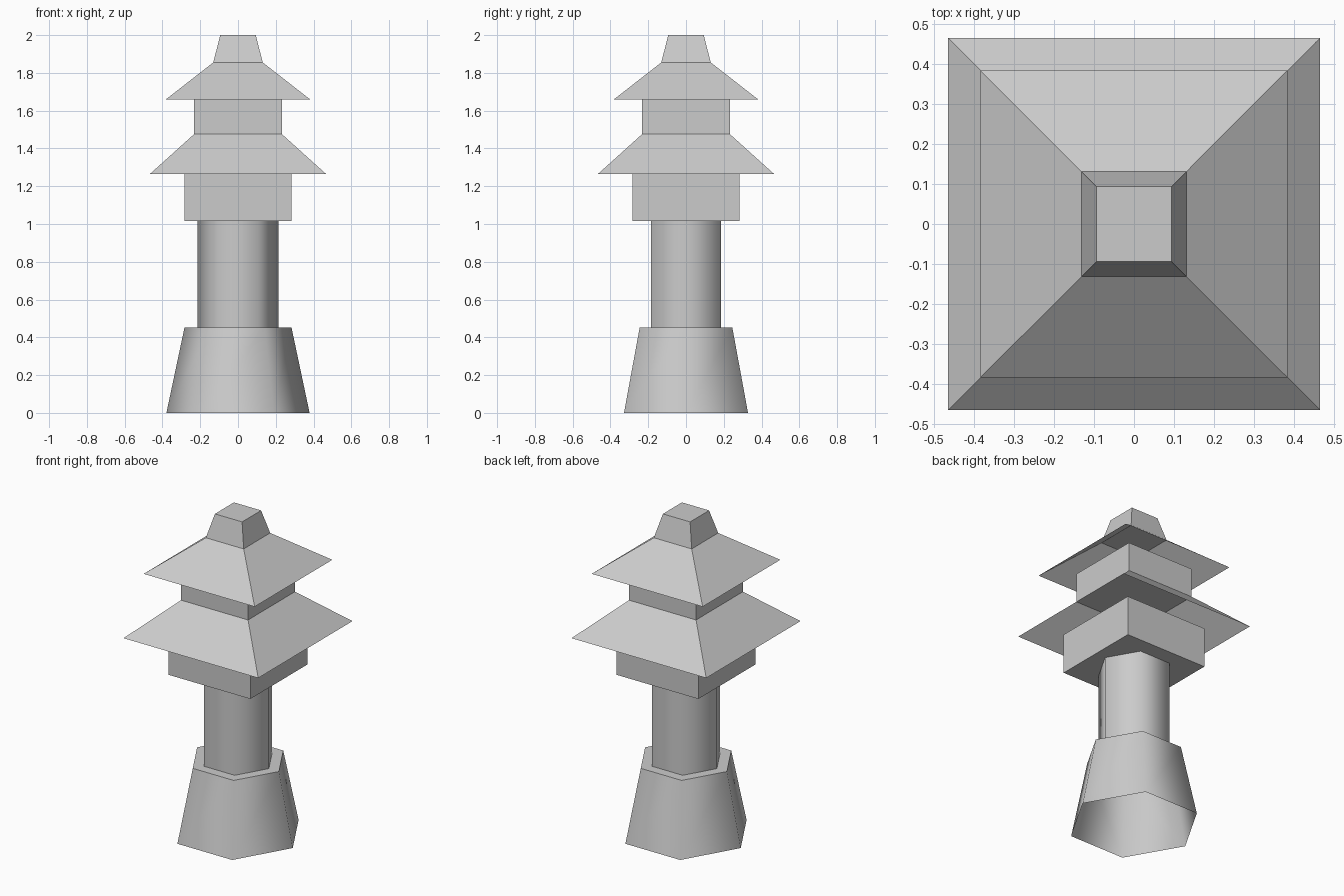
import bpy
import bmesh
import math

cube = bpy.data.objects.get("Cube")
if cube:
    bpy.data.objects.remove(cube, do_unlink=True)

stone = bpy.data.materials.new("grey stone")
stone.use_nodes = True
GREY = (0.6, 0.6, 0.6, 1.0)
stone.diffuse_color = GREY
stone.node_tree.nodes["Principled BSDF"].inputs["Base Color"].default_value = GREY


def frustum(name, sides, r_low, r_high, z_low, z_high,
            bottom=True, top=True, smooth=False):
    """Upright tapered prism; four-sided radii are half widths."""
    scale = math.sqrt(2) if sides == 4 else 1
    turn = math.pi / 4 if sides == 4 else 0
    bm = bmesh.new()
    rings = []
    for radius, z in ((r_low, z_low), (r_high, z_high)):
        ring = []
        for i in range(sides):
            a = turn + math.tau * i / sides
            ring.append(bm.verts.new((radius * scale * math.cos(a),
                                      radius * scale * math.sin(a), z)))
        rings.append(ring)
    low, high = rings
    for i in range(sides):
        j = (i + 1) % sides
        bm.faces.new((low[i], low[j], high[j], high[i]))
    if bottom:
        bm.faces.new(low[::-1])
    if top:
        bm.faces.new(high)
    mesh = bpy.data.meshes.new(name)
    bm.to_mesh(mesh)
    bm.free()
    mesh.materials.append(stone)
    obj = bpy.data.objects.new(name, mesh)
    bpy.context.collection.objects.link(obj)
    if smooth:
        bpy.ops.object.select_all(action='DESELECT')
        obj.select_set(True)
        bpy.context.view_layer.objects.active = obj
        bpy.ops.object.shade_smooth_by_angle(angle=math.radians(65))
    return obj


# Softly shaded six-sided foot, open below, and its column
frustum("base", 6, 0.379, 0.283, 0, 0.453, bottom=False, smooth=True)
frustum("column", 6, 0.214, 0.214, 0.453, 1.015, bottom=False, top=False, smooth=True)

# Two square chambers, each under a hollow flared roof
frustum("lower_chamber", 4, 0.283, 0.283, 1.015, 1.265)
frustum("lower_roof", 4, 0.466, 0.232, 1.265, 1.476, bottom=False, top=False)
frustum("upper_chamber", 4, 0.232, 0.232, 1.476, 1.658)
frustum("upper_roof", 4, 0.384, 0.131, 1.658, 1.855, bottom=False, top=False)

# Tapered cap
frustum("cap", 4, 0.131, 0.094, 1.855, 2.0)
